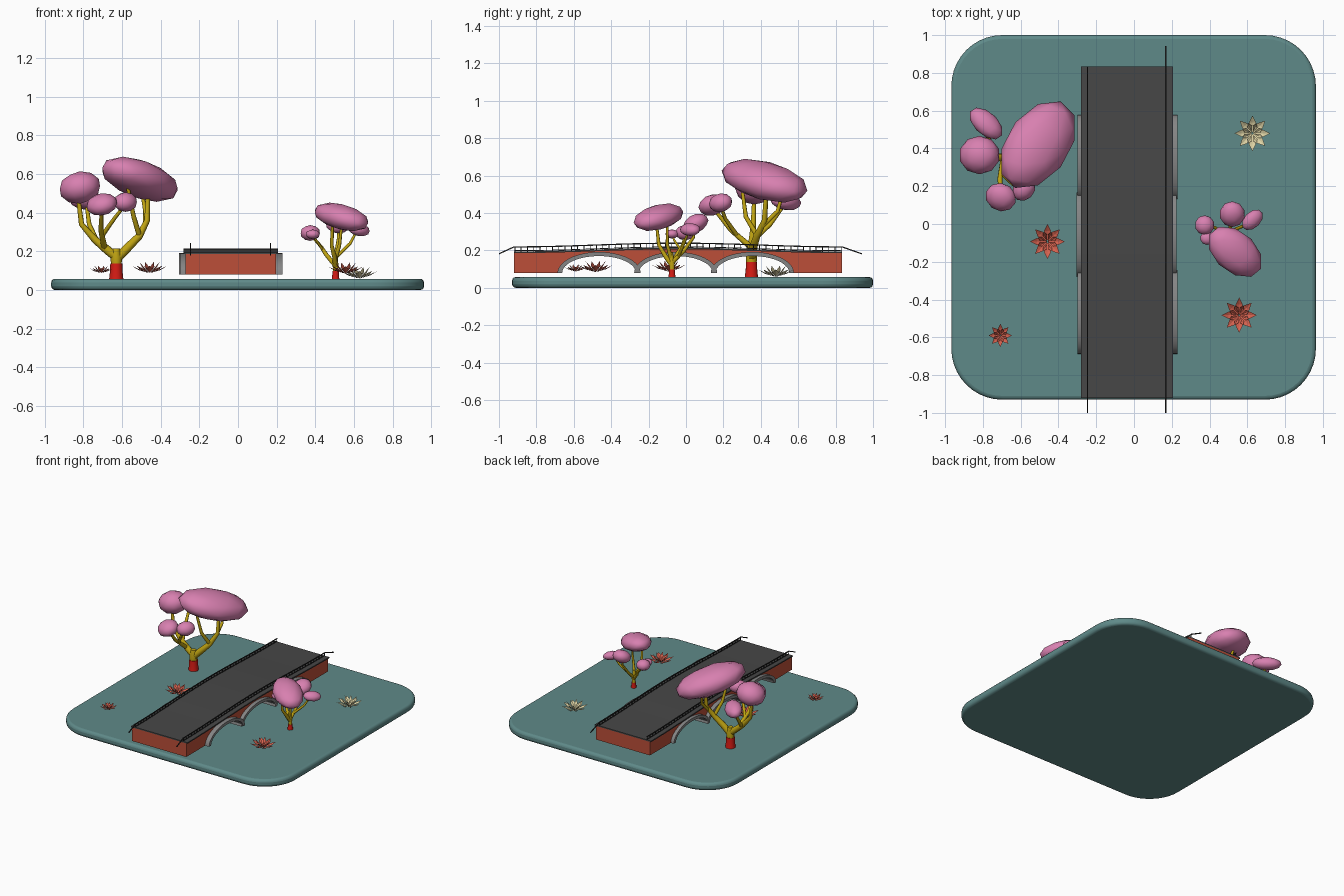
import bpy, bmesh, math
from mathutils import Matrix, Vector

if "Cube" in bpy.data.objects:
    bpy.data.objects.remove(bpy.data.objects["Cube"])


def material(name, hexcol):
    srgb = [int(hexcol[i:i + 2], 16) / 255 for i in (0, 2, 4)]
    m = bpy.data.materials.new(name)
    m.diffuse_color = [((c + 0.055) / 1.055) ** 2.4 for c in srgb] + [1]
    m.use_nodes = True
    m.node_tree.nodes["Principled BSDF"].inputs["Base Color"].default_value = m.diffuse_color
    return m


TEAL = material("teal water", "5F8A89")
ASPHALT = material("dark asphalt", "474747")
BRICK = material("brick red", "BC4F39")
STONE = material("grey stone", "858585")
IRON = material("black iron", "262626")
PINK = material("blossom pink", "D880B0")
BARK = material("golden bark", "BFA312")
ROOT = material("bright red", "D81C14")
CORAL = material("coral petal", "D5624F")
CREAM = material("cream petal", "DDD2A4")


def finish(name, bm, mat, smooth=None, recalc=True):
    if recalc:
        bmesh.ops.recalc_face_normals(bm, faces=bm.faces)
    me = bpy.data.meshes.new(name)
    bm.to_mesh(me)
    bm.free()
    me.materials.append(mat)
    ob = bpy.data.objects.new(name, me)
    bpy.context.collection.objects.link(ob)
    if smooth:
        bpy.ops.object.select_all(action='DESELECT')
        ob.select_set(True)
        bpy.context.view_layer.objects.active = ob
        bpy.ops.object.shade_smooth_by_angle(angle=math.radians(smooth))
    return ob


def extrude(name, pts, direction, mat, smooth=None):
    """Extrude a closed 3D outline along a direction."""
    bm = bmesh.new()
    f = bm.faces.new([bm.verts.new(p) for p in pts])
    r = bmesh.ops.extrude_face_region(bm, geom=[f])
    bmesh.ops.translate(bm, vec=direction,
                        verts=[v for v in r['geom'] if isinstance(v, bmesh.types.BMVert)])
    return finish(name, bm, mat, smooth)


def tube(name, paths, mat, sides=8):
    """Tapered tubes; each path is a list of (x, y, z, radius)."""
    bm = bmesh.new()
    for path in paths:
        pts = [Vector(p[:3]) for p in path]
        rings = []
        for i, p in enumerate(pts):
            t = (pts[min(i + 1, len(pts) - 1)] - pts[max(i - 1, 0)]).normalized()
            side = t.cross(Vector((0.3, 1, 0) if abs(t.y) < 0.8 else (1, 0, 0))).normalized()
            up = t.cross(side)
            ang = [2 * math.pi * (k + 0.5) / sides for k in range(sides)]
            rings.append([bm.verts.new(p + path[i][3] * (math.cos(a) * side + math.sin(a) * up))
                          for a in ang])
        for a, b in zip(rings, rings[1:]):
            for k in range(sides):
                n = (k + 1) % sides
                bm.faces.new((a[k], a[n], b[n], b[k]))
        bm.faces.new(rings[0])
        bm.faces.new(rings[-1])
    return finish(name, bm, mat, 50 if sides > 4 else None)


def blob(name, centre, half, corr=(0, 0, 0)):
    """Tilted ellipsoid from half extents and its xy, xz, yz tilts."""
    xy, xz, yz = corr
    d = math.sqrt(1 - xy * xy)
    e = (yz - xy * xz) / d
    m = Matrix(((1, 0, 0), (xy, d, 0), (xz, e, math.sqrt(1 - xz * xz - e * e))))
    m = Matrix.Diagonal(half) @ m
    bm = bmesh.new()
    bmesh.ops.create_icosphere(bm, subdivisions=2, radius=1.02)
    bmesh.ops.transform(bm, matrix=Matrix.Translation(centre) @ m.to_4x4(), verts=bm.verts)
    finish(name, bm, PINK, 80)


# Rounded base slab
outline = []
for q, (sx, sy) in enumerate([(1, 1), (-1, 1), (-1, -1), (1, -1)]):
    for i in range(11):
        a = math.radians(90 * q + 9 * i)
        outline.append((sx * 0.695 + 0.27 * math.cos(a) - 0.002,
                        sy * 0.695 + 0.27 * math.sin(a) + 0.035, 0))
base = extrude("base_slab", outline, (0, 0, 0.058), TEAL, 30)
bev = base.modifiers.new("rounded_edge", 'BEVEL')
bev.width, bev.segments, bev.limit_method = 0.02, 3, 'ANGLE'

# Bridge: humped deck over a brick body with three arches
Y0, Y1, ZB = -0.92, 0.835, 0.08
ARCHES = [-0.465, -0.055, 0.355]


def hump(y):
    t = (2 * y - Y0 - Y1) / (Y1 - Y0)
    return 0.02 * (1 + math.cos(math.pi * max(-1, min(1, t)))) / 2


def arc(x, cy, a, b, n=24):
    return [(x, cy - a * math.cos(math.pi * i / n), ZB + b * math.sin(math.pi * i / n))
            for i in range(n + 1)]


ys = [Y0 + (Y1 - Y0) * i / 30 for i in range(31)]
bottom = [(-0.272, Y0, ZB)]
for cy in ARCHES:
    bottom += arc(-0.272, cy, 0.202, 0.096)
bottom.append((-0.272, Y1, ZB))
extrude("bridge_body", bottom + [(-0.272, y, 0.186 + hump(y)) for y in reversed(ys)],
        (0.468, 0, 0), BRICK)
extrude("bridge_deck", [(-0.281, y, 0.186 + hump(y)) for y in ys] +
        [(-0.281, y, 0.195 + hump(y)) for y in reversed(ys)], (0.487, 0, 0), ASPHALT)
for i, cy in enumerate(ARCHES):
    x = -0.305 if i == 1 else -0.299
    extrude(f"arch_ring_{i + 1}", arc(x, cy, 0.222, 0.112) + arc(x, cy, 0.197, 0.09)[::-1],
            (0.53, 0, 0), STONE, 30)

# Railings: top rail with sloping ends, low rail and thin posts
for name, x, back in (("left_railing", -0.246, False), ("right_railing", 0.168, True)):
    rail = [(x, y, 0.219 + hump(y), 0.0045) for y in ys]
    rail.insert(0, (x, -1.0, 0.182, 0.0045))
    if back:
        rail.append((x, 0.94, 0.182, 0.0045))
    paths = [rail, [(x, y, 0.199 + hump(y), 0.003) for y in ys]]
    for i in range(53):
        y = Y0 + 0.005 + (Y1 - Y0 - 0.01) * i / 52
        paths.append([(x, y, 0.19 + hump(y), 0.0025), (x, y, 0.22 + hump(y), 0.0025)])
    tube(name, paths, IRON, 4)

# Large tree
tube("large_tree_foot", [[(-.63, .35, .055, .037), (-.63, .35, .1, .032), (-.63, .35, .137, .031)]], ROOT, 10)
tube("large_tree_branches", [
    [(-.63, .35, .135, .028), (-.63, .35, .17, .03), (-.63, .35, .215, .02)],
    [(-.63, .35, .17, .024), (-.68, .35, .21, .023), (-.74, .355, .26, .019),
     (-.81, .36, .34, .014), (-.83, .365, .5, .01)],
    [(-.73, .355, .25, .014), (-.77, .45, .34, .012), (-.785, .53, .45, .009)],
    [(-.69, .35, .215, .016), (-.71, .24, .31, .013), (-.705, .15, .42, .009)],
    [(-.70, .27, .285, .012), (-.64, .21, .37, .01), (-.585, .185, .44, .008)],
    [(-.63, .35, .16, .024), (-.57, .36, .22, .023), (-.51, .38, .28, .019),
     (-.47, .42, .36, .015), (-.465, .43, .52, .011)],
    [(-.51, .38, .28, .014), (-.54, .32, .38, .012), (-.57, .3, .53, .009)],
    [(-.48, .41, .33, .012), (-.48, .49, .41, .011), (-.5, .52, .52, .008)]], BARK)
blob("large_tree_main_crown", (-.508, .42, .573), (.2, .23, .115), (.4, -.45, -.4))
blob("large_tree_left_crown", (-.818, .365, .53), (.107, .1, .083), (0, .1, 0))
blob("large_tree_back_crown", (-.783, .532, .465), (.087, .083, .05), (-.5, 0, -.2))
blob("large_tree_front_crown", (-.705, .142, .443), (.08, .074, .058), (-.1, .15, .2))
blob("large_tree_small_crown", (-.582, .185, .455), (.06, .062, .05), (.2, 0, .1))

# Small tree
tube("small_tree_foot", [[(.505, -.075, .055, .02), (.505, -.075, .08, .017), (.505, -.075, .098, .017)]], ROOT, 10)
tube("small_tree_branches", [
    [(.505, -.075, .097, .014), (.505, -.075, .13, .015), (.503, -.08, .19, .01)],
    [(.505, -.075, .12, .013), (.5, -.11, .17, .012), (.485, -.145, .23, .01), (.49, -.16, .36, .007)],
    [(.503, -.08, .16, .012), (.525, -.1, .23, .009), (.54, -.1, .36, .006)],
    [(.505, -.075, .125, .012), (.455, -.045, .185, .011), (.43, -.02, .225, .009), (.375, 0, .285, .006)],
    [(.44, -.03, .205, .007), (.41, -.06, .25, .006), (.388, -.075, .28, .005)],
    [(.505, -.07, .14, .012), (.51, -.01, .2, .01), (.52, .04, .27, .008), (.52, .05, .34, .006)],
    [(.508, -.04, .17, .009), (.58, -.01, .24, .008), (.615, .015, .305, .006)]], BARK)
blob("small_tree_main_crown", (.535, -.147, .378), (.142, .133, .073), (-.4, -.4, .35))
blob("small_tree_left_crown", (.374, -.006, .295), (.051, .051, .04))
blob("small_tree_back_crown", (.52, .052, .345), (.066, .067, .052), (0, 0, .3))
blob("small_tree_right_crown", (.627, .022, .312), (.055, .054, .034), (.4, -.2, 0))
blob("small_tree_tiny_crown", (.387, -.075, .288), (.036, .035, .024))


# Water lilies: two rings of eight folded, cupped petals
def lily(name, x, y, z, r, mat):
    bm = bmesh.new()
    # tip radius, tip height, middle radius, middle height, half width, turn
    for tr, th, mr, mh, w, turn in ((1, .4, .6, .16, .2, 0), (.62, .62, .4, .28, .13, .5)):
        for k in range(8):
            a = 2 * math.pi * (k + turn) / 8
            rot = Matrix.Translation((x, y, z)) @ Matrix.Rotation(a, 4, 'Z') @ Matrix.Scale(r, 4)
            b, rt, tip, lf, mid = [bm.verts.new(rot @ Vector(p)) for p in (
                (.04, 0, 0), (mr, -w, mh + .06), (tr, 0, th), (mr, w, mh + .06), (mr, 0, mh))]
            for tri in ((b, rt, mid), (rt, tip, mid), (tip, lf, mid), (lf, b, mid)):
                bm.faces.new(tri)
    finish(name, bm, mat, recalc=False)


lily("lily_left", -.458, -.093, .088, .092, CORAL)
lily("lily_front_left", -.708, -.59, .088, .062, CORAL)
lily("lily_front_right", .557, -.483, .085, .093, CORAL)
lily("lily_cream", .627, .48, .06, .095, CREAM)
